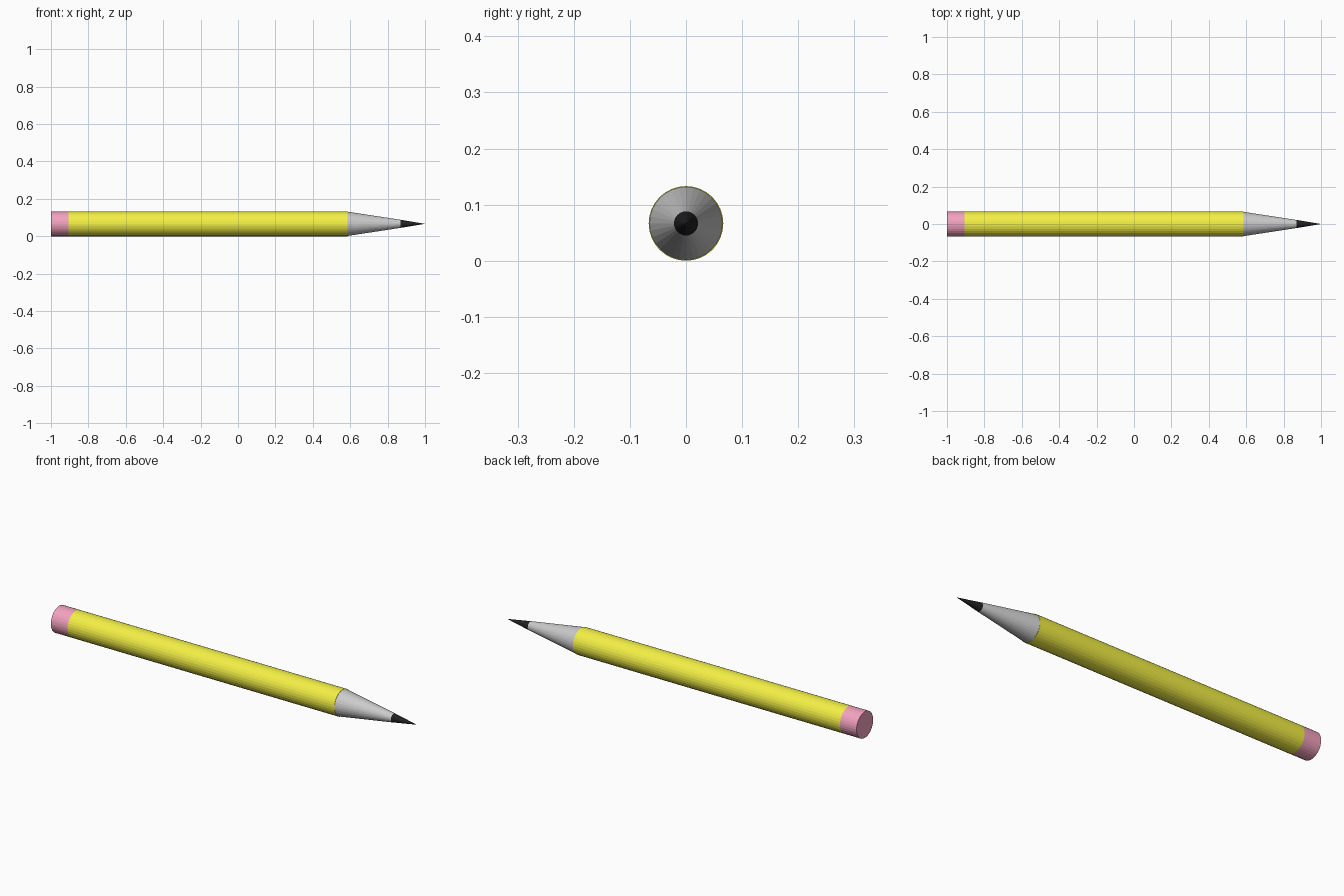
import bpy, bmesh, math

if "Cube" in bpy.data.objects:
    bpy.data.objects.remove(bpy.data.objects["Cube"])

SIDES = 32
R = 0.0665          # barrel radius, also the axis height


def material(name, rgb):
    m = bpy.data.materials.new(name)
    m.diffuse_color = (*rgb, 1.0)
    m.use_nodes = True
    m.node_tree.nodes["Principled BSDF"].inputs["Base Color"].default_value = m.diffuse_color
    return m


def lathe(name, profile, mat=None):
    """Revolve (x, radius) points around the pencil axis; radius 0 closes to a point."""
    bm = bmesh.new()
    rings = []
    for x, r in profile:
        n = SIDES if r > 0 else 1
        rings.append([bm.verts.new((x, r * math.sin(2 * math.pi * i / SIDES),
                                    R - r * math.cos(2 * math.pi * i / SIDES)))
                      for i in range(n)])
    for a, b in zip(rings, rings[1:]):
        for i in range(SIDES):
            j = (i + 1) % SIDES
            if len(a) == 1:
                bm.faces.new((a[0], b[j], b[i]))
            elif len(b) == 1:
                bm.faces.new((a[i], a[j], b[0]))
            else:
                bm.faces.new((a[i], a[j], b[j], b[i]))
    bmesh.ops.recalc_face_normals(bm, faces=bm.faces)
    mesh = bpy.data.meshes.new(name)
    bm.to_mesh(mesh)
    bm.free()
    obj = bpy.data.objects.new(name, mesh)
    bpy.context.collection.objects.link(obj)
    if mat:
        mesh.materials.append(mat)
    return obj


yellow = material("yellow_paint", (0.90, 0.87, 0.06))
pink = material("pink_rubber", (0.90, 0.36, 0.52))
black = material("graphite", (0.015, 0.015, 0.015))

# eraser with flat end
lathe("eraser", [(-1.0, 0), (-1.0, R), (-0.907, R)], pink)
# painted barrel with a thin rim where the wood starts
lathe("barrel", [(-0.907, R), (0.585, R), (0.585, 0.065)], yellow)
# sharpened wood cone
lathe("sharpened_wood", [(0.585, 0.065), (0.87, 0.0215)])
# pointed lead
lathe("lead", [(0.87, 0.0215), (1.0, 0)], black)
